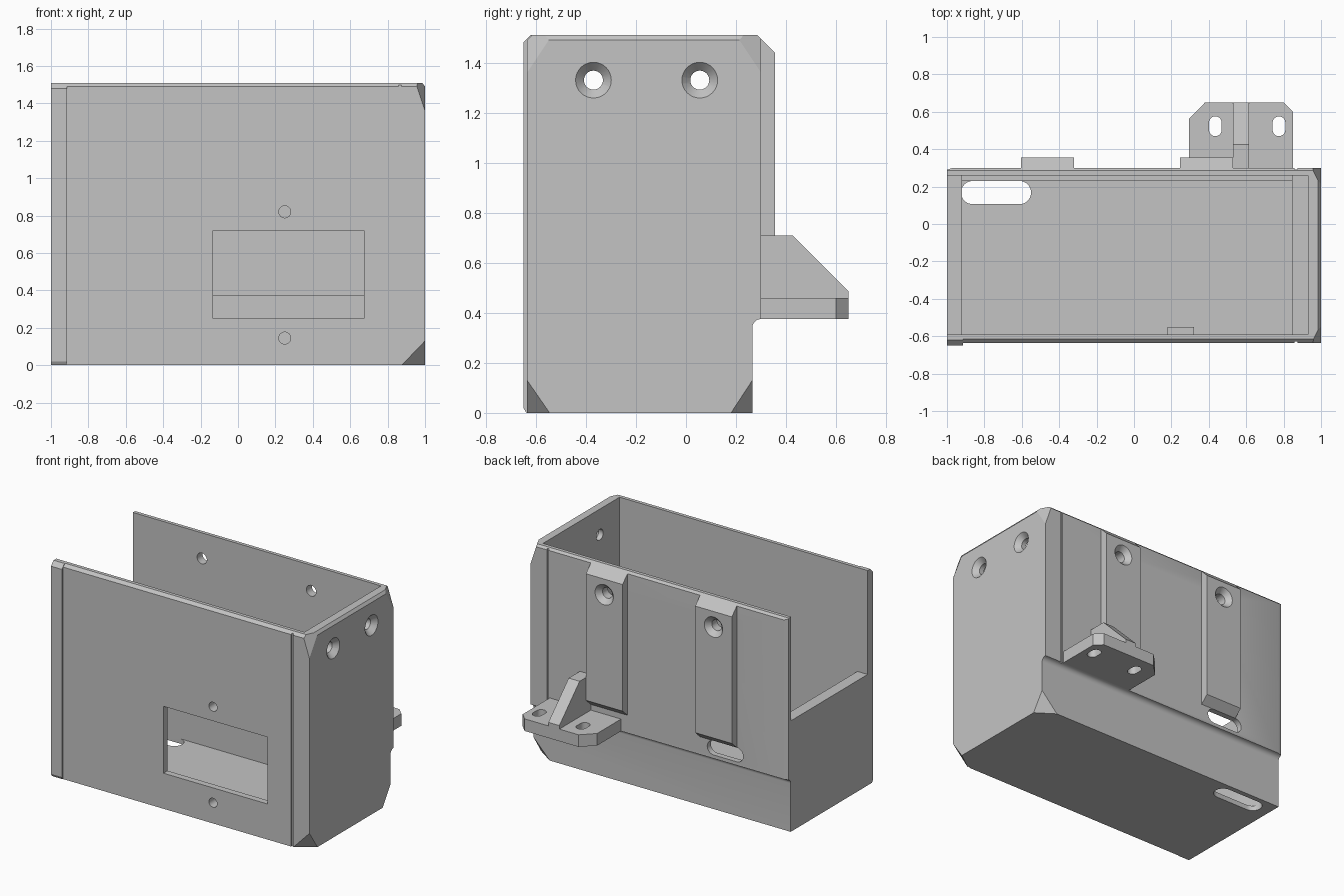
import bpy, bmesh, math
from mathutils import Vector

if "Cube" in bpy.data.objects:
    bpy.data.objects.remove(bpy.data.objects["Cube"], do_unlink=True)

grey = bpy.data.materials.new("light_grey")
grey.use_nodes = True
COLOUR = (0.55, 0.55, 0.55, 1)
grey.diffuse_color = COLOUR
grey.node_tree.nodes["Principled BSDF"].inputs["Base Color"].default_value = COLOUR


def place(axis, u, v, w):
    """Point with outline coordinates u, v at distance w along the axis."""
    return Vector({"x": (w, u, v), "y": (u, w, v), "z": (u, v, w)}[axis])


def prism(name, axis, outline, lo, hi, grow=1.0):
    """Extrude an outline along an axis; grow scales the far end."""
    bm = bmesh.new()
    n = len(outline)
    cu = sum(p[0] for p in outline) / n
    cv = sum(p[1] for p in outline) / n
    a = [bm.verts.new(place(axis, u, v, lo)) for u, v in outline]
    b = [bm.verts.new(place(axis, cu + (u - cu) * grow, cv + (v - cv) * grow, hi))
         for u, v in outline]
    bm.faces.new(a)
    bm.faces.new(b)
    for i in range(n):
        j = (i + 1) % n
        bm.faces.new((a[i], a[j], b[j], b[i]))
    bmesh.ops.recalc_face_normals(bm, faces=bm.faces)
    mesh = bpy.data.meshes.new(name)
    bm.to_mesh(mesh)
    bm.free()
    mesh.materials.append(grey)
    obj = bpy.data.objects.new(name, mesh)
    bpy.context.collection.objects.link(obj)
    return obj


def box(name, x, y, z):
    return prism(name, "z", [(x[0], y[0]), (x[1], y[0]), (x[1], y[1]), (x[0], y[1])], *z)


def slot(u, v, r, du=0.0, dv=0.0):
    """Outline of a rounded slot; a circle when du and dv are zero."""
    pts = []
    start = 0 if dv else -math.pi / 2
    for side in (1, -1):
        for k in range(17):
            if du == dv == 0 and k == 16:
                continue
            t = start + math.pi * k / 16 + (0 if side == 1 else math.pi)
            pts.append((u + side * du + r * math.cos(t), v + side * dv + r * math.sin(t)))
    return pts


def cut(cutter, *targets):
    cutter.hide_render = True
    for target in targets:
        mod = target.modifiers.new("cut", "BOOLEAN")
        mod.operation = "DIFFERENCE"
        mod.solver = "EXACT"
        mod.object = cutter
        bpy.context.view_layer.objects.active = target
        bpy.ops.object.modifier_apply(modifier=mod.name)
    bpy.data.objects.remove(cutter, do_unlink=True)


def slice_off(obj, cuts):
    """Remove corners and edges: each cut is a corner and its signed setbacks."""
    bm = bmesh.new()
    bm.from_mesh(obj.data)
    for corner, setback in cuts:
        normal = Vector([1 / s if s else 0 for s in setback])
        point = Vector(corner)
        axis = next(i for i in range(3) if setback[i])
        point[axis] -= setback[axis]
        bmesh.ops.bisect_plane(bm, geom=bm.verts[:] + bm.edges[:] + bm.faces[:],
                               plane_co=point, plane_no=normal.normalized(),
                               clear_outer=True, dist=1e-6)
        bmesh.ops.holes_fill(bm, edges=[e for e in bm.edges if e.is_boundary], sides=0)
    bmesh.ops.recalc_face_normals(bm, faces=bm.faces)
    bm.to_mesh(obj.data)
    bm.free()


FRONT, BACK, LOW_BACK, TOP = -0.635, 0.30, 0.265, 1.51

# Shell: stepped side profile with a concave fillet under the upper back
fillet = [(BACK - 0.035 * math.cos(t), 0.34 + 0.035 * math.sin(t))
          for t in [math.pi / 2 * k / 8 for k in range(9)]]
shell = prism("shell", "x", [(FRONT, 0), (LOW_BACK, 0)] + fillet
              + [(BACK, TOP), (FRONT, TOP)], -1, 1)
slice_off(shell, [
    ((1, 0, TOP), (0.015, 0, 0.02)),
    ((0, FRONT, TOP), (0, -0.02, 0.02)),
    ((0, BACK, TOP), (0, 0.015, 0.015)),
    ((-1, BACK, 0), (-0.03, 0.01, 0)),
    ((1, FRONT, 0), (0.125, -0.09, -0.13)),
    ((1, LOW_BACK, 0), (0.125, 0.085, -0.13)),
    ((1, FRONT, TOP), (0.05, -0.10, 0.15)),
    ((1, BACK, TOP), (0.05, 0.10, 0.15)),
])

# Cavity with ledges, and the open upper part of one end
for x, y, z in (((-0.92, 0.845), (-0.59, 0.23), (0.035, 1.6)),
                ((-0.92, 0.845), (-0.59, 0.26), (0.375, 1.6)),
                ((-0.93, 0.93), (-0.59, 0.26), (0.78, 1.6)),
                ((-1.1, -0.9), (-0.59, 0.26), (0.78, 1.6))):
    cut(box("cavity_cutter", x, y, z), shell)

# Thin vertical grooves beside the closed end
for y in ((-0.7, FRONT + 0.008), (BACK - 0.008, 0.4)):
    cut(box("groove_cutter", (0.858, 0.873), y, (-0.1, 1.6)), shell)

# Raised strip at the open end of the front
strip = prism("front_edge_strip", "x", [
    (-0.60, 0), (-0.638, 0), (-0.65, 0.02), (-0.65, 1.48), (-0.62, TOP), (-0.60, TOP)],
    -1, -0.915)

# Front window, and screw holes with bosses behind them
cut(box("window_cutter", (-0.135, 0.675), (-0.8, -0.55), (0.25, 0.72)), shell)
parts = [shell, strip]
for label, z in (("upper", 0.82), ("lower", 0.145)):
    boss = box(label + "_screw_boss", (0.18, 0.32), (-0.60, -0.55), (z - 0.07, z + 0.07))
    cut(prism("hole_cutter", "y", slot(0.25, z, 0.032), -0.8, -0.5), shell, boss)
    parts.append(boss)

# Back ribs with countersunk holes
for label, x in (("right", -0.4625), ("left", 0.3875)):
    rib = prism(label + "_back_rib", "x", [
        (0.27, TOP), (0.285, TOP), (0.355, 1.44), (0.355, 0.55), (0.30, 0.50), (0.27, 0.50)],
        x - 0.1425, x + 0.1425)
    cut(prism("hole_cutter", "y", slot(x, 1.33, 0.038), 0.2, 0.5), shell, rib)
    cut(prism("sink_cutter", "y", slot(x, 1.33, 0.036), 0.318, 0.365, 2.25), rib)
    parts.append(rib)

# Countersunk holes in the closed end
for y in (-0.37, 0.055):
    cut(prism("hole_cutter", "x", slot(y, 1.33, 0.038), 0.85, 1.1), shell)
    cut(prism("sink_cutter", "x", slot(y, 1.33, 0.036), 0.963, 1.01, 2.25), shell)

# Cable slots in the floor and the back wall
cut(prism("slot_cutter", "z", slot(-0.7375, 0.168, 0.062, du=0.125), -0.1, 0.2), shell)
cut(prism("slot_cutter", "y", slot(-0.515, 0.45, 0.05, du=0.09), 0.2, 0.4), shell)

# Mounting bracket: slotted plate and sloping gusset
plate = prism("bracket_plate", "z", [
    (0.295, 0.28), (0.85, 0.28), (0.85, 0.60), (0.80, 0.65), (0.38, 0.65), (0.295, 0.565)],
    0.375, 0.46)
for x in (0.435, 0.775):
    cut(prism("slot_cutter", "z", slot(x, 0.5225, 0.034, dv=0.019), 0.3, 0.6), plate)
gusset = prism("bracket_gusset", "x", [
    (0.28, 0.44), (0.65, 0.44), (0.65, 0.485), (0.425, 0.71), (0.28, 0.71)], 0.53, 0.615)
parts += [plate, gusset]

# Smooth the round holes, keep edges sharp
bpy.ops.object.select_all(action="DESELECT")
for part in parts:
    part.select_set(True)
bpy.context.view_layer.objects.active = shell
bpy.ops.object.shade_smooth_by_angle(angle=math.radians(25))
